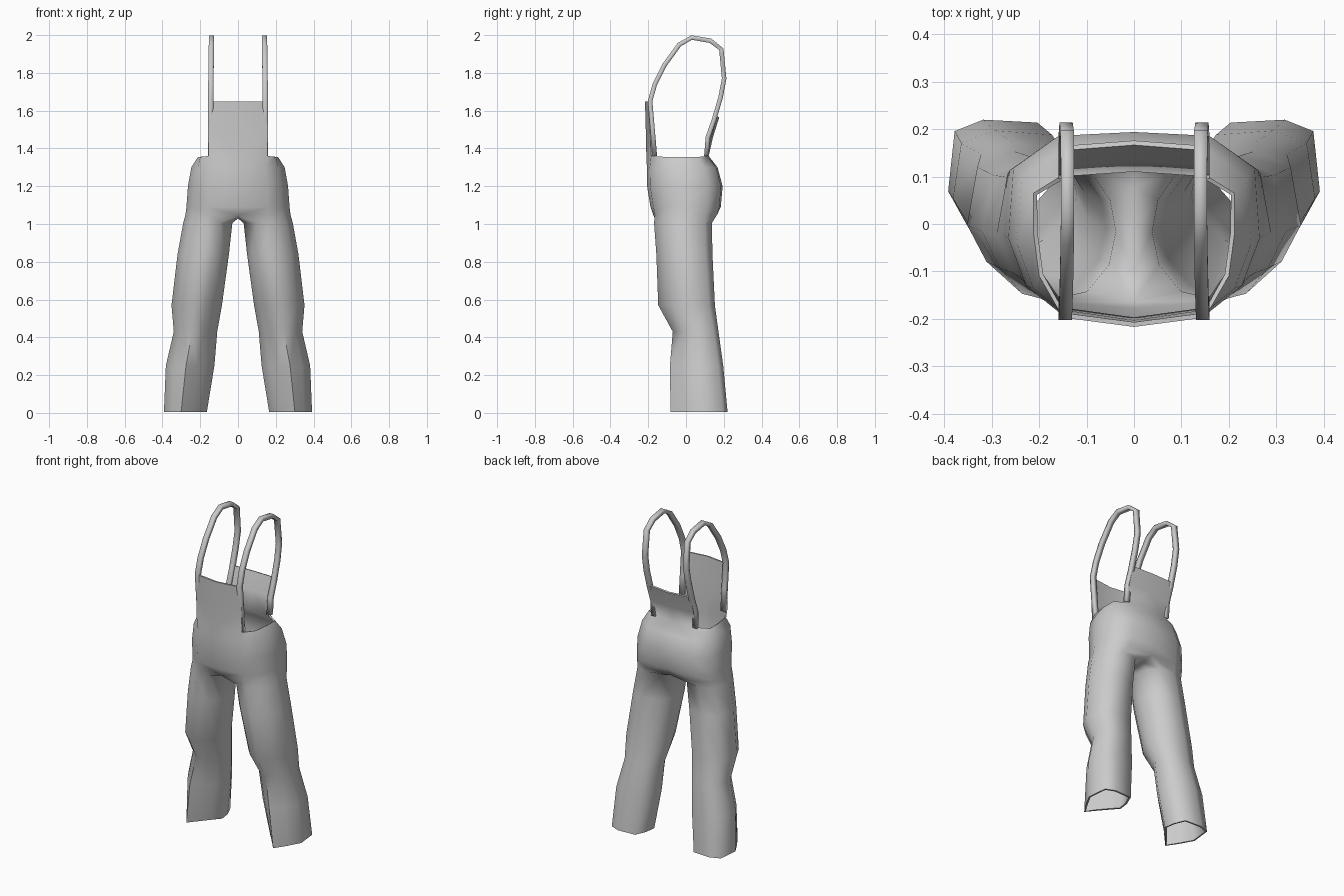
import bpy, bmesh, math
from mathutils import Vector

if "Cube" in bpy.data.objects:
    bpy.data.objects.remove(bpy.data.objects["Cube"])

grey = bpy.data.materials.new("cloth grey")
grey.diffuse_color = (0.6, 0.6, 0.6, 1)
grey.use_nodes = True
grey.node_tree.nodes["Principled BSDF"].inputs["Base Color"].default_value = grey.diffuse_color


def finish(ob, angle=60):
    """Apply modifiers and smooth the cloth."""
    ob.data.materials.append(grey)
    bpy.ops.object.select_all(action='DESELECT')
    ob.select_set(True)
    bpy.context.view_layer.objects.active = ob
    bpy.ops.object.convert(target='MESH')
    bpy.ops.object.shade_smooth_by_angle(angle=math.radians(angle))


def make_object(name, bm):
    me = bpy.data.meshes.new(name)
    bm.to_mesh(me)
    bm.free()
    ob = bpy.data.objects.new(name, me)
    bpy.context.collection.objects.link(ob)
    return ob


def mirror(ob):
    m = ob.modifiers.new("mirror", 'MIRROR')
    m.use_clip = True
    m.merge_threshold = 0.0005


# Unit outlines, running from the front round the outside to the back
LEG = [(-.5, -.88), (.1, -1), (.73, -.57), (1, -.05), (.82, .75), (.2, 1), (-.55, .88),
       (-.9, .45), (-1, 0), (-.88, -.48)]
CUFF = [(-.2, -.63), (.2, -1), (.63, -.5), (1, 0), (.88, .84), (.35, 1), (-.66, .96),
        (-.92, .5), (-1, .07), (-.6, -.28)]
HIP = [(0, -1), (.58, -.92), (.86, -.62), (1, -.12), (.96, .62), (.6, .96), (0, 1)]


def outline(shape, x0, x1, y0, y1, z):
    cx, cy, rx, ry = (x0 + x1) / 2, (y0 + y1) / 2, (x1 - x0) / 2, (y1 - y0) / 2
    return [(cx + rx * u, cy + ry * v, z) for u, v in shape]


def leg_shape(z):
    """Blend from the turned-out cuff to the rounder thigh."""
    t = min(1, z / .85)
    return [(a + (c - a) * t, b + (d - b) * t) for (a, b), (c, d) in zip(CUFF, LEG)]


bm = bmesh.new()


def ring(points):
    return [bm.verts.new(p) for p in points]


def join(low, high, closed=False):
    n = len(low) if closed else min(len(low), len(high)) - 1
    for i in range(n):
        j = (i + 1) % len(low)
        bm.faces.new((low[i], low[j], high[j], high[i]))


# Trouser leg: x inner, x outer, y front, y back, height
legs = [(.165, .392, -.082, .22, 0.005), (.125, .382, -.085, .197, .25),
        (.11, .34, -.07, .172, .43), (.085, .352, -.147, .153, .57),
        (.048, .32, -.157, .14, .84), (.03, .29, -.169, .137, 1.005)]
prev = None
for spec in legs:
    cur = ring(outline(leg_shape(spec[4]), *spec))
    if prev:
        join(prev, cur, closed=True)
    prev = cur

# Crotch: outer half follows the hip, the inner points lie on the centre seam
crotch = outline(HIP, -.278, .278, -.179, .172, 1.05)
crotch[0] = (0, -.172, 1.045)
crotch[6] = (0, .155, 1.04)
crotch += [(0, .08, 1.03), (0, 0, 1.03), (0, -.1, 1.03)]
cur = ring(crotch)
join(prev, cur, closed=True)
prev = cur[:7]

# Hips and seat: half width, front, back, height
for w, yf, yb, z in [(.273, -.188, .184, 1.09), (.265, -.206, .194, 1.2),
                     (.247, -.207, .167, 1.3)]:
    cur = ring(outline(HIP, -w, w, yf, yb, z))
    join(prev, cur)
    prev = cur

# Waist opening
waist = ring([(0, -.21, 1.36), (.157, -.185, 1.36), (.2, -.11, 1.355), (.212, -.02, 1.355),
              (.212, .065, 1.355), (.14, .11, 1.36), (0, .12, 1.36)])
join(prev, waist)

# Front bib and back panel rise from the waist
for base, rows in [(waist[:2], [[(0, -.213, 1.5), (.157, -.19, 1.5)],
                                [(0, -.217, 1.648), (.153, -.197, 1.648)]]),
                   (waist[5:], [[(.146, .133, 1.46), (0, .143, 1.46)],
                                [(.145, .165, 1.57), (0, .176, 1.565)]])]:
    prev = base
    for row in rows:
        cur = ring(row)
        join(prev, cur)
        prev = cur

trousers = make_object("trousers_and_bib", bm)
mirror(trousers)
cloth = trousers.modifiers.new("cloth thickness", 'SOLIDIFY')
cloth.thickness = 0.01
cloth.offset = -1
finish(trousers, 75)

# Shoulder straps: y, z along the loop from bib to back panel
path = [(-.165, 1.36), (-.177, 1.5), (-.19, 1.65), (-.165, 1.74), (-.115, 1.84), (-.035, 1.95),
        (.03, 1.987), (.13, 1.97), (.187, 1.925), (.202, 1.77), (.183, 1.67),
        (.148, 1.55), (.116, 1.46), (.108, 1.36)]
bm = bmesh.new()
prev = None
for i, (y, z) in enumerate(path):
    a, b = path[max(i - 1, 0)], path[min(i + 1, len(path) - 1)]
    t = Vector((b[0] - a[0], b[1] - a[1])).normalized()
    x = .145 - .005 * max(0, min(1, (z - 1.65) / .35))
    cur = []
    for sx, sn in [(-1, -1), (1, -1), (1, 1), (-1, 1)]:
        cur.append(bm.verts.new((x + sx * .014, y - t.y * sn * .012, z + t.x * sn * .012)))
    if prev:
        join(prev, cur, closed=True)
    else:
        bm.faces.new(cur)
    prev = cur
bm.faces.new(prev[::-1])
bmesh.ops.recalc_face_normals(bm, faces=bm.faces)
straps = make_object("shoulder_straps", bm)
mirror(straps)
finish(straps, 100)
